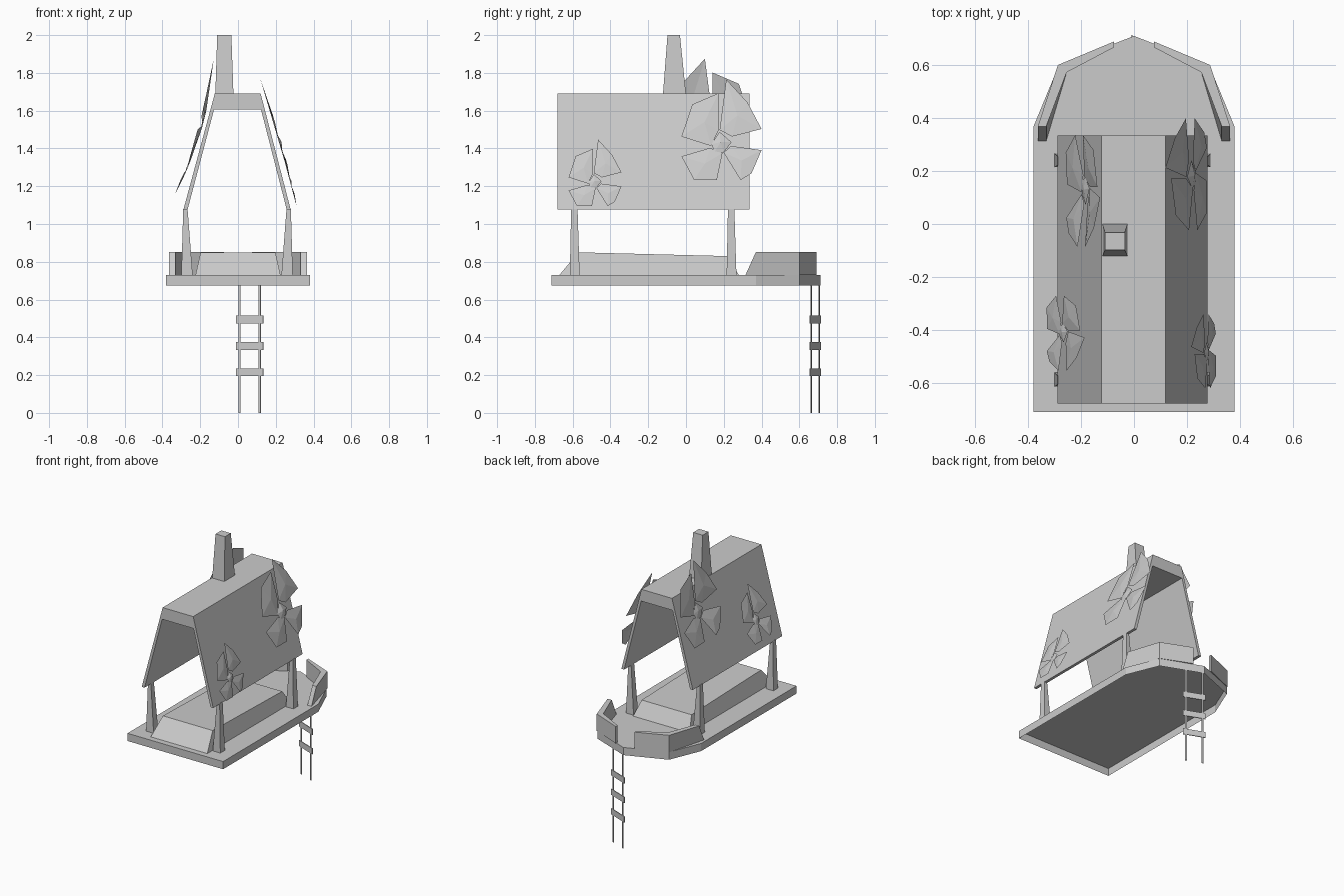
import bpy
import bmesh
from math import hypot
from mathutils import Vector

cube = bpy.data.objects.get("Cube")
if cube:
    bpy.data.objects.remove(cube, do_unlink=True)

# One plain grey for everything
grey = bpy.data.materials.new("plain_grey")
grey.use_nodes = True
grey.diffuse_color = (0.6, 0.6, 0.6, 1)
grey.node_tree.nodes["Principled BSDF"].inputs["Base Color"].default_value = (0.6, 0.6, 0.6, 1)


def finish(name, bm):
    bmesh.ops.recalc_face_normals(bm, faces=bm.faces)
    mesh = bpy.data.meshes.new(name)
    bm.to_mesh(mesh)
    bm.free()
    mesh.materials.append(grey)
    obj = bpy.data.objects.new(name, mesh)
    bpy.context.collection.objects.link(obj)
    return obj


def loft(name, ring_a, ring_b, open_start=False):
    """Solid between two matching rings of 3D points, optionally open at the first."""
    bm = bmesh.new()
    a = [bm.verts.new(p) for p in ring_a]
    b = [bm.verts.new(p) for p in ring_b]
    if not open_start:
        bm.faces.new(a)
    bm.faces.new(b)
    n = len(a)
    for i in range(n):
        j = (i + 1) % n
        bm.faces.new((a[i], a[j], b[j], b[i]))
    return finish(name, bm)


def rect(x0, x1, y0, y1, z):
    return [(x0, y0, z), (x1, y0, z), (x1, y1, z), (x0, y1, z)]


def at_z(points, z):
    return [(x, y, z) for x, y in points]


FLOOR, DECK = 0.675, 0.73

# Deck with a pointed back end, hollow underneath
deck = [(-0.38, -0.712), (0.38, -0.712), (0.38, 0.37), (0.285, 0.6),
        (0, 0.712), (-0.285, 0.6), (-0.38, 0.37)]
loft("deck", at_z(deck, FLOOR), at_z(deck, DECK), open_start=True)

# Low raised floor with sloped ends
loft("raised_floor", rect(-0.225, 0.225, -0.67, 0.28, DECK),
     [(-0.198, -0.57, 0.85), (0.198, -0.57, 0.85),
      (0.198, 0.22, 0.83), (-0.198, 0.22, 0.83)])

# Back railings, leaving a gap for the ladder
for side, label in ((1, "left"), (-1, "right")):
    def rail_ring(start, z):
        pts = [(0.364, start), (0.288, 0.602), (0.075, 0.691),
               (0.075, 0.669), (0.255, 0.574), (0.332, start)]
        return [(side * x, y, z) for x, y in pts]
    loft(label + "_railing", rail_ring(0.315, DECK), rail_ring(0.37, 0.852))

# Tapered corner posts
for side, label in ((1, "left"), (-1, "right")):
    for y, end in ((-0.59, "front"), (0.24, "back")):
        cx = -0.005
        loft(f"{end}_{label}_post",
             rect(cx + side * 0.235, cx + side * 0.295, y - 0.025, y + 0.027, DECK),
             rect(cx + side * 0.262, cx + side * 0.285, y - 0.018, y + 0.016, 1.08))

# Open roof shell with a flat ridge
profile = [(-0.289, 1.076), (-0.123, 1.69), (0.12, 1.69), (0.279, 1.076),
           (0.258, 1.076), (0.122, 1.605), (-0.127, 1.605), (-0.267, 1.076)]
loft("roof", [(x, -0.68, z) for x, z in profile], [(x, 0.335, z) for x, z in profile])

# Chimney
loft("chimney", rect(-0.12, -0.024, -0.122, 0, 1.685),
     rect(-0.11, -0.035, -0.098, -0.032, 2.0))

# Thin ladder along the angled back edge of the deck
along = Vector((0.285, -0.112, 0)).normalized()
across = Vector((-along.y, along.x, 0))
base = Vector((0.008, 0.705, 0))


def ladder_bar(name, start, end, depth, z0, z1):
    ring = [base + along * s + across * d for s, d in
            ((start, -depth), (end, -depth), (end, depth), (start, depth))]
    loft(name, [p + Vector((0, 0, z0)) for p in ring], [p + Vector((0, 0, z1)) for p in ring])


ladder_bar("ladder_right_pole", -0.006, 0.006, 0.002, 0, FLOOR + 0.005)
ladder_bar("ladder_left_pole", 0.109, 0.121, 0.002, 0, FLOOR + 0.005)
for i, z in enumerate((0.215, 0.355, 0.495)):
    ladder_bar(f"ladder_rung_{i + 1}", -0.02, 0.135, 0.003, z - 0.021, z + 0.021)

# Flat folded petal outlines, as (along the roof, up)
PETALS = [
    [(-0.05, -0.02), (-0.207, 0.03), (-0.15, 0.2), (-0.01, 0.26), (-0.01, 0.065)],
    [(-0.005, 0.065), (0.03, 0.333), (0.143, 0.21), (0.217, 0.07), (0.06, 0.03)],
    [(0.055, -0.02), (0.217, -0.042), (0.164, -0.165), (0.106, -0.2), (0.016, -0.055)],
    [(0.01, -0.058), (-0.02, -0.2), (-0.14, -0.2), (-0.207, -0.075), (-0.055, -0.03)],
]
BUD = [(-0.048, -0.01), (-0.005, 0.055), (0.058, 0), (0.016, -0.055), (-0.032, -0.052)]


def flower(name, side, cy, cz, size, lift, tilt, cup):
    bm = bmesh.new()

    def vert(u, v, out):
        u, v = u * size, v * size
        z = cz + v
        x = 0.121 + (1.69 - z) * 0.265 + lift - tilt * v + cup * hypot(u, v) + out * size
        return bm.verts.new((side * x - 0.004, cy + side * u, z))

    for petal in PETALS:
        rim = [vert(u, v, 0) for u, v in petal]
        # The fold meets at the petal's middle
        mu = sum(p[0] for p in petal) / 5
        mv = sum(p[1] for p in petal) / 5
        middle = vert(mu, mv, 0.01)
        for i in range(5):
            bm.faces.new((rim[i], rim[(i + 1) % 5], middle))
    # Low bud in the centre
    ring = [vert(u, v, 0) for u, v in BUD]
    tip = vert(0, 0, 0.014)
    for i in range(5):
        bm.faces.new((ring[i], ring[(i + 1) % 5], tip))
    finish(name, bm)


flower("left_back_flower", 1, 0.183, 1.433, 1.0, 0.032, 0.03, 0)
flower("left_front_flower", 1, -0.485, 1.227, 0.66, 0.035, 0, 0)
flower("right_back_flower", -1, 0.13, 1.542, 1.0, 0.012, 0, 0.12)
flower("right_front_flower", -1, -0.41, 1.298, 0.67, 0.035, 0.15, 0.07)
